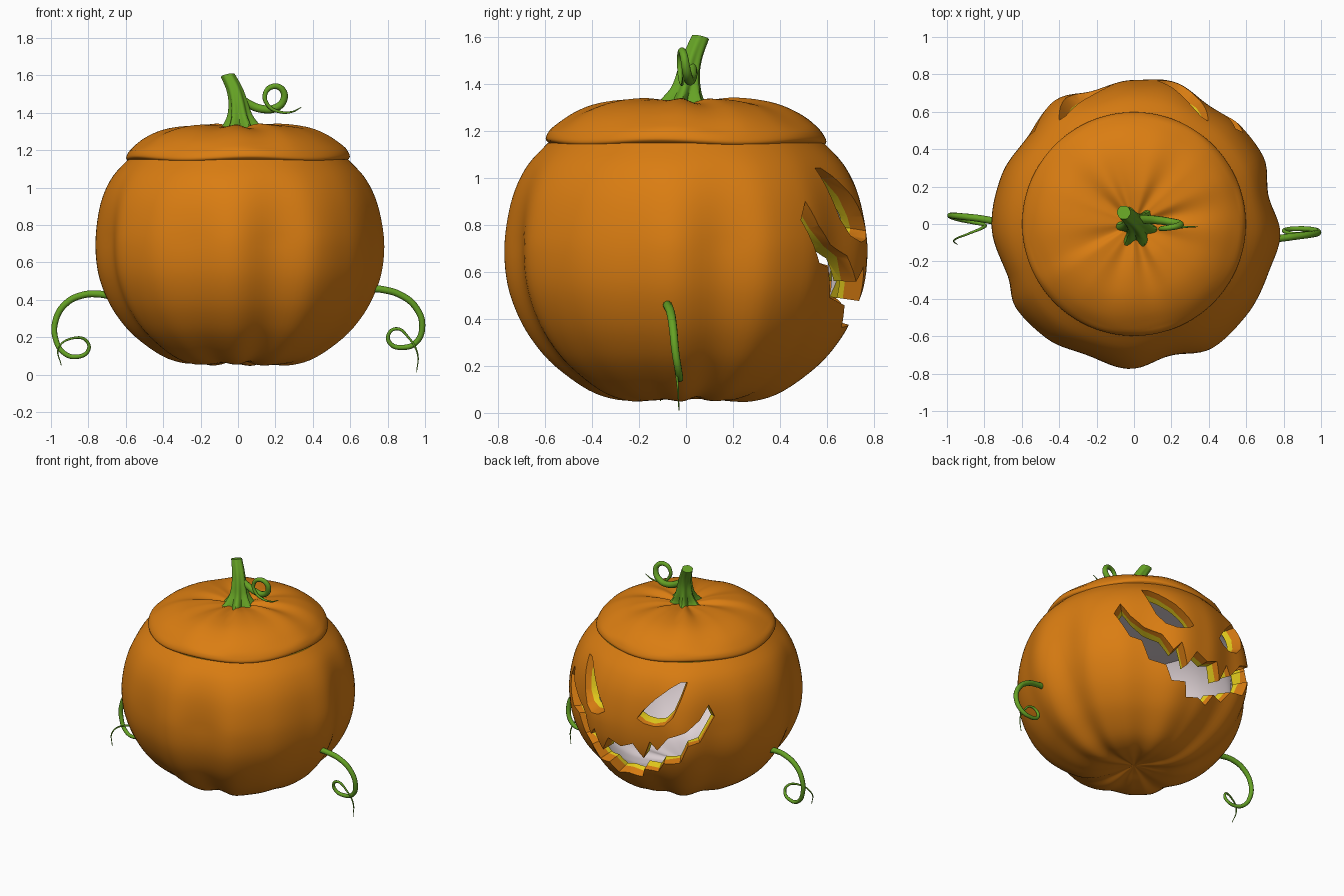
import bpy, bmesh, math
from mathutils import Vector

if "Cube" in bpy.data.objects:
    bpy.data.objects.remove(bpy.data.objects["Cube"])


def material(name, rgb):
    m = bpy.data.materials.new(name)
    m.diffuse_color = (*rgb, 1)
    m.use_nodes = True
    m.node_tree.nodes["Principled BSDF"].inputs["Base Color"].default_value = m.diffuse_color
    return m


ORANGE = material("orange rind", (0.70, 0.205, 0.006))
YELLOW = material("yellow flesh", (0.80, 0.62, 0.012))
WHITE = material("pale inside", (0.74, 0.65, 0.67))
GREEN = material("green stem", (0.13, 0.36, 0.018))
SEG = 144

# Irregular ribs: angle in degrees and widest radius
RIBS = [(-92, .775), (-75, .73), (-57, .785), (-40, .775), (-20, .765), (-5, .785), (12, .735),
        (28, .78), (42, .775), (57, .75), (75, .79), (90, .77), (107, .745), (122, .785),
        (142, .735), (160, .755), (180, .762), (202, .73), (216, .775), (232, .77), (250, .745), (268, .775)]


def rib(a):
    """Rib strength around zero at angle a (radians)."""
    d = (math.degrees(a) + 92) % 360 - 92
    for (a0, r0), (a1, r1) in zip(RIBS, RIBS[1:]):
        if a0 <= d <= a1:
            t = 0.5 - 0.5 * math.cos(math.pi * (d - a0) / (a1 - a0))
            return (r0 + (r1 - r0) * t) / 0.765 - 1
    return 0


def smooth(pts, n=4):
    """Catmull-Rom subdivision of a profile."""
    p = [Vector(q) for q in pts]
    out = []
    for i in range(len(p) - 1):
        a, b, c, d = p[max(i - 1, 0)], p[i], p[i + 1], p[min(i + 2, len(p) - 1)]
        for k in range(n):
            t = k / n
            out.append(0.5 * (2 * b + (c - a) * t + (2 * a - 5 * b + 4 * c - d) * t * t
                              + (3 * b - a - 3 * c + d) * t ** 3))
    return out + [p[-1]]


def finish(name, bm, mats):
    bmesh.ops.recalc_face_normals(bm, faces=bm.faces)
    me = bpy.data.meshes.new(name)
    bm.to_mesh(me)
    bm.free()
    for m in mats:
        me.materials.append(m)
    ob = bpy.data.objects.new(name, me)
    bpy.context.collection.objects.link(ob)
    return ob


def activate(ob):
    bpy.ops.object.select_all(action='DESELECT')
    ob.select_set(True)
    bpy.context.view_layer.objects.active = ob


def shade(ob, angle=35):
    activate(ob)
    bpy.ops.object.shade_smooth_by_angle(angle=math.radians(angle))


def loft(name, rows, mats, index=lambda j: 0):
    """Skin a list of vertex rings; a one-point ring is a pole."""
    bm = bmesh.new()
    rings = [[bm.verts.new(p) for p in row] for row in rows]
    for j, (a, b) in enumerate(zip(rings, rings[1:])):
        n = max(len(a), len(b))
        for i in range(n):
            k = (i + 1) % n
            if len(a) == 1:
                f = bm.faces.new((a[0], b[k], b[i]))
            elif len(b) == 1:
                f = bm.faces.new((a[i], a[k], b[0]))
            else:
                f = bm.faces.new((a[i], a[k], b[k], b[i]))
            f.material_index = index(j)
    return finish(name, bm, mats)


def revolve(profile, warp):
    rows = []
    for r, z in profile:
        row = []
        for i in range(SEG):
            a = math.tau * i / SEG
            rr, zz = warp(r, z, a)
            row.append((rr * math.cos(a), rr * math.sin(a), zz))
        rows.append(row if r > 1e-4 else [(0, 0, z)])
    return rows


# Hollow body: outer rind, then the inner wall back down
OUTER = [(0, .085), (.08, .075), (.18, .06), (.29, .06), (.41, .10), (.55, .20), (.64, .30), (.705, .41), (.75, .54),
         (.765, .68), (.755, .82), (.725, .95), (.67, 1.06), (.588, 1.15)]
INNER = [(.50, 1.14), (.57, 1.05), (.63, .93), (.665, .78), (.665, .64), (.64, .50), (.58, .37),
         (.48, .25), (.34, .17), (.16, .15), (0, .15)]


def body_warp(r, z, a):
    fade = 1 - 0.9 * min(max((z - .72) / .4, 0), 1)
    low = max(0, 1 - z / .4) * min(r / .2, 1)
    return r * (1 + rib(a) * fade), z - rib(a) * low * 0.35


outer, inner = smooth(OUTER), smooth(INNER, 3)
body = loft("pumpkin_body", revolve(outer + inner, body_warp), [ORANGE, YELLOW, WHITE],
            lambda j: 0 if j < len(outer) - 1 else 1 if j == len(outer) - 1 else 2)

# Carved face outlines: degrees from the face centre, height
EYE = [(8, .77), (12, .735), (18, .72), (24, .745), (29, .82), (33, .94), (37, 1.06),
       (33, 1.06), (27, 1.02), (18, .93), (11, .83)]
HALF = [(0, .55), (7, .59), (12, .48), (16, .62), (20, .56), (26, .67), (35, .72), (42, .80), (47, .90),
        (50, .82), (42, .64), (36, .62), (32, .49), (23, .46), (19, .37), (11, .38), (8, .30), (0, .32)]
MOUTH = HALF + [(-d, z) for d, z in HALF[-2:0:-1]]


def radius_at(z):
    for a, b in zip(outer, outer[1:]):
        if a.y <= z <= b.y and a.x > .3:
            return a.x + (b.x - a.x) * (z - a.y) / (b.y - a.y)
    return .7


def carve(outline, inset):
    """Cut a cone-shaped opening, rind coloured outside and flesh coloured inside."""
    md = sum(d for d, z in outline) / len(outline)
    mz = sum(z for d, z in outline) / len(outline)
    c = Vector((0, 0, mz))

    def ring(points, scale):
        res = []
        for d, z in points:
            a, r = math.radians(d), radius_at(z)
            p = Vector((-r * math.sin(a), r * math.cos(a), z))
            res.append(c + (p - c) * scale(r, r * math.cos(a)))
        return res
    small = [(md + (d - md) * inset, mz + (z - mz) * inset) for d, z in outline]
    rows = [ring(outline, lambda r, y: 1.1 / y), ring(small, lambda r, y: 1 - .05 / r),
            ring(small, lambda r, y: .25 / y)]
    cutter = loft("face_cutter", rows, [ORANGE, YELLOW, WHITE], lambda j: j)
    bm = bmesh.new()
    bm.from_mesh(cutter.data)
    bmesh.ops.holes_fill(bm, edges=[e for e in bm.edges if e.is_boundary])
    bmesh.ops.recalc_face_normals(bm, faces=bm.faces)
    bm.to_mesh(cutter.data)
    bm.free()
    cutter.hide_render = True
    activate(body)
    mod = body.modifiers.new("carve", 'BOOLEAN')
    mod.operation, mod.solver, mod.object = 'DIFFERENCE', 'EXACT', cutter
    bpy.ops.object.modifier_apply(modifier=mod.name)
    bpy.data.objects.remove(cutter)


carve(EYE, .9)
carve([(-d, z) for d, z in EYE], .9)
carve(MOUTH, 1)
shade(body)

# Lid with a wavy rim and faint ribs
LID_UNDER = [(0, 1.13), (.3, 1.13), (.55, 1.13)]
LID_TOP = [(.585, 1.145), (.598, 1.163), (.575, 1.205), (.50, 1.265), (.41, 1.307), (.31, 1.327),
           (.20, 1.332), (.10, 1.322), (0, 1.305)]


def lid_warp(r, z, a):
    rim = max(0, 1 - abs(r - .59) / .06) * .008 * math.cos(5 * a + 1)
    crown = rib(a) * .35 * min(r / .2, 1) * max(0, 1 - r / .6) * 1.6 if z > 1.2 else 0
    return r * (1 + (.2 * rib(a) if z > 1.2 else 0)), z + rim + crown


lid = loft("lid", revolve([Vector(p) for p in LID_UNDER] + smooth(LID_TOP), lid_warp), [ORANGE, WHITE],
           lambda j: 1 if j < 2 else 0)
shade(lid, 50)

# Fluted stem flaring into a star-shaped foot: x, y, z, radius, flute depth
STEM = smooth([(.02, -.02, 1.30, .105, .32), (.018, -.016, 1.335, .08, .26), (.01, 0, 1.39, .058, .16),
               (0, .012, 1.46, .047, .10), (-.02, .032, 1.53, .041, .06), (-.055, .062, 1.60, .036, .03)], 4)
rows = [[(.02, -.02, 1.29)]]
for x, y, z, r, f in STEM:
    lean = max(0, (z - 1.45) / .15) * .35
    row = []
    for i in range(48):
        a = math.tau * i / 48
        q = r * (1 + f * math.cos(6 * a + .6))
        row.append((x + q * math.cos(a), y + q * math.sin(a), z + lean * q * (math.cos(a) - math.sin(a)) * .6))
    rows.append(row)
rows.append([tuple(STEM[-1][:3])])
shade(loft("stem", rows, [GREEN]), 40)


def tendril(name, pts, r0, r1):
    """Tapered curling vine through the given points."""
    cu = bpy.data.curves.new(name, 'CURVE')
    cu.dimensions, cu.bevel_depth, cu.bevel_resolution = '3D', 1, 3
    cu.resolution_u, cu.use_fill_caps = 8, True
    sp = cu.splines.new('BEZIER')
    sp.bezier_points.add(len(pts) - 1)
    for i, (b, p) in enumerate(zip(sp.bezier_points, pts)):
        b.co = p
        b.handle_left_type = b.handle_right_type = 'AUTO'
        b.radius = r0 + (r1 - r0) * (i / (len(pts) - 1)) ** 1.5
    cu.materials.append(GREEN)
    ob = bpy.data.objects.new(name, cu)
    bpy.context.collection.objects.link(ob)
    activate(ob)
    bpy.ops.object.convert(target='MESH')
    shade(bpy.context.object, 50)


tendril("stem_tendril", [(0, .02, 1.485), (.06, .025, 1.445), (.13, .02, 1.42), (.2, .01, 1.425), (.245, 0, 1.47),
                         (.235, -.01, 1.525), (.185, -.02, 1.54), (.145, -.025, 1.50), (.16, -.025, 1.44),
                         (.22, -.02, 1.405), (.29, -.015, 1.405), (.34, -.015, 1.43)], .024, .002)
tendril("right_tendril", [(.70, -.08, .46), (.77, -.077, .455), (.87, -.065, .425), (.95, -.055, .36), (.985, -.045, .26),
                          (.95, -.03, .17), (.88, -.025, .145), (.815, -.03, .165), (.805, -.04, .215),
                          (.85, -.05, .245), (.91, -.045, .20), (.96, -.035, .11), (.955, -.03, .01)], .02, .002)
tendril("left_tendril", [(-.66, .01, .415), (-.74, .015, .43), (-.83, .03, .425), (-.92, .04, .38), (-.975, .045, .29), (-.975, .04, .19),
                         (-.93, .025, .115), (-.86, .01, .095), (-.80, -.005, .13), (-.81, -.02, .18),
                         (-.88, -.05, .195), (-.96, -.085, .14), (-.945, -.11, .05)], .02, .002)
